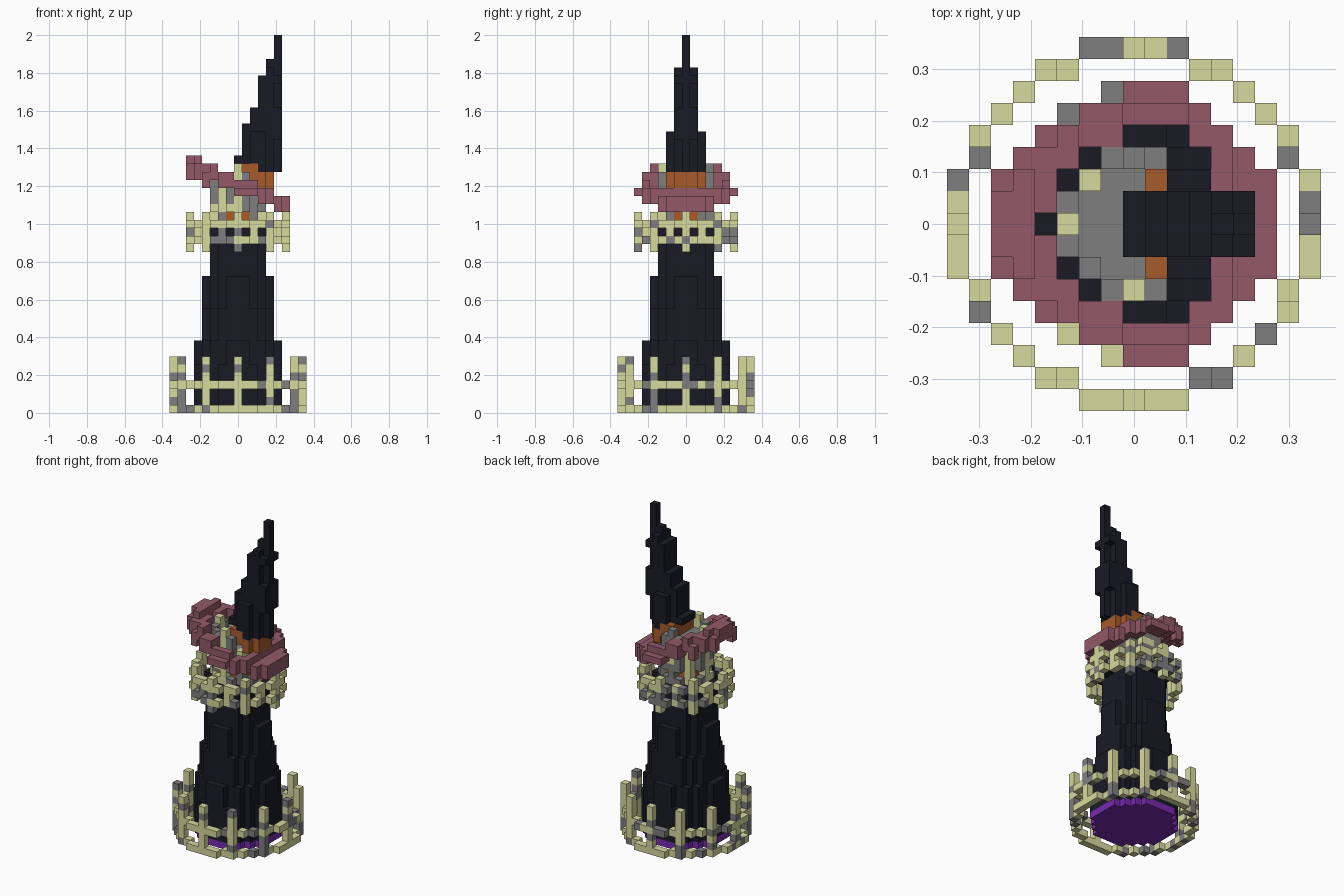
import bpy, bmesh, random
from math import hypot

cube = bpy.data.objects.get("Cube")
if cube:
    bpy.data.objects.remove(cube)

random.seed(7)
V = 2 / 47                      # edge of one block
R = range(-8, 9)
DISC = [(i, j) for i in R for j in R]


def make_material(name, code):
    rgb = [int(code[n:n + 2], 16) / 255 for n in (0, 2, 4)]
    lin = [((c + 0.055) / 1.055) ** 2.4 if c > 0.04 else c / 12.92 for c in rgb]
    m = bpy.data.materials.new(name)
    m.use_nodes = True
    m.diffuse_color = (*lin, 1)
    m.node_tree.nodes["Principled BSDF"].inputs["Base Color"].default_value = (*lin, 1)
    return m


YELLOW, GREY, BLACK, MAUVE, ORANGE, PURPLE = range(6)
MATS = [make_material(n, c) for n, c in (
    ("pale_yellow", "d6da9e"), ("stone_grey", "7e7e7e"), ("near_black", "191a25"),
    ("mauve", "935969"), ("burnt_orange", "a65b2b"), ("purple", "7829ae"))]

# Each side of a block: outward step and its four corners
SIDES = (
    ((1, 0, 0), ((1, 0, 0), (1, 1, 0), (1, 1, 1), (1, 0, 1))),
    ((-1, 0, 0), ((0, 0, 0), (0, 0, 1), (0, 1, 1), (0, 1, 0))),
    ((0, 1, 0), ((0, 1, 0), (0, 1, 1), (1, 1, 1), (1, 1, 0))),
    ((0, -1, 0), ((0, 0, 0), (1, 0, 0), (1, 0, 1), (0, 0, 1))),
    ((0, 0, 1), ((0, 0, 1), (1, 0, 1), (1, 1, 1), (0, 1, 1))),
    ((0, 0, -1), ((0, 0, 0), (0, 1, 0), (1, 1, 0), (1, 0, 0))))


def build(name, cells):
    """Make one object from blocks, keeping only the outer faces."""
    bm = bmesh.new()
    for (i, j, k), colour in cells.items():
        for step, corners in SIDES:
            if (i + step[0], j + step[1], k + step[2]) in cells:
                continue
            face = bm.faces.new([bm.verts.new(((i + a - 0.5) * V, (j + b - 0.5) * V, (k + c) * V))
                                 for a, b, c in corners])
            face.material_index = colour
    bmesh.ops.remove_doubles(bm, verts=bm.verts, dist=V / 100)
    mesh = bpy.data.meshes.new(name)
    bm.to_mesh(mesh)
    bm.free()
    for m in MATS:
        mesh.materials.append(m)
    obj = bpy.data.objects.new(name, mesh)
    bpy.context.collection.objects.link(obj)


def ring(low, high):
    return [(i, j) for i, j in DISC if low < hypot(i, j) < high]


# Weathered grey blocks on top of the fences
GREY_TOPS = {(-2, 8), (-1, 8), (2, 8), (-7, 3), (7, 3), (-8, 2), (8, 1), (8, 0),
             (-7, -4), (6, -5), (3, -7), (4, -7), (-1, 6), (-3, 5)}


def fence(name, cells, rails, post_span):
    """Two horizontal rails plus the posts given by post_span."""
    blocks = {}
    for i, j in cells:
        levels = sorted({*rails, *post_span({abs(i), abs(j)})})
        for k in levels:
            if k == levels[-1]:
                grey = (i, j) in GREY_TOPS
            else:
                grey = random.random() < (0.5 if rails[0] < k < rails[1] else 0.22)
            blocks[i, j, k] = GREY if grey else YELLOW
    build(name, blocks)


# Floor and tapering tower
build("floor", {(i, j, 0): PURPLE for i, j in DISC if hypot(i, j) < 5.5})
tower = {}
for i, j in DISC:
    d = hypot(i, j)
    top = next((h for limit, h in ((3.7, 22), (4.15, 17), (4.5, 13), (5.2, 9), (5.5, 6))
                if d < limit), 0)
    for k in range(1, top):
        tower[i, j, k] = BLACK
    if d < 4.3:
        tower[i, j, 22] = BLACK
build("tower", tower)

# Fence at the ground and railing of the balcony
fence("ground_fence", ring(7.6, 8.4), (0, 3),
      lambda at: range(7) if 0 in at or at == {4, 7} else ())
fence("balcony_rail", ring(5.3, 6.2), (21, 23),
      lambda at: range(20, 25) if 0 in at or at == {4} else (22,) if 2 in at else ())

# Lantern room with openings, a glowing core and a stone cap
room = {}
for i, j in ring(2.7, 3.3):
    yellow_post = (i, j) in ((-3, 0), (-2, 2), (0, -3))
    top = 28 if i > 1 else 31 if (i + j) % 2 else 30
    for k in range(23, top):
        if k == 24 and {abs(i), abs(j)} == {1, 3}:
            continue
        chance = 0.5 if i < 0 and j < 0 else 0.2
        light = yellow_post or (k < 28 and random.random() < chance)
        room[i, j, k] = YELLOW if light else GREY
for i, j in ring(-1, 2.7):
    room[i, j, 28 if i < 1 else 27] = GREY
    for k in (23, 24, 25):
        room[i, j, k] = ORANGE
build("lantern_room", room)

# Tilted hat brim, its raised end curling down at the corners
brim = {}
for i, j in DISC:
    hole = (hypot(i - 0.8, j) < 4.3 and i < 4) or (i, j) == (-4, 0)
    notch = (i, abs(j)) in ((-1, 6), (-2, 6), (-3, 5))
    if hypot(i, j) < 6.35 and not hole and not notch:
        top = round(28.5 - 0.42 * i)
        if i < -2 and abs(j) > 7 + i:
            top -= 1
        for k in (top - 1,) if abs(j) == 6 else (top - 1, top):
            brim[i, j, k] = MAUVE
build("hat_brim", brim)

# Hat band
band = {}
for i in range(1, 5):
    for j in range(-2, 3):
        if i < 4 or abs(j) < 2:
            for k in (28, 29) if i > 2 else (29, 30):
                band[i, j, k] = ORANGE
build("hat_band", band)

# Leaning hat point, stepped on one side and knobbly on the other
point = {}
for k in range(30, 47):
    first = next(i for limit, i in ((30, 3), (31, 0), (35, 1), (37, 2), (41, 3), (43, 4), (46, 5))
                 if k <= limit)
    half = 2 if k < 35 else 1 if k < 43 else 0
    for i in range(first, 6):
        for j in range(-half, half + 1):
            corner = i == 5 and j != 0
            knob = k == 41 or 34 <= k <= 37
            if (abs(j) < 2 or i in (2, 3)) and (knob or not corner):
                point[i, j, k] = BLACK
build("hat_point", point)
